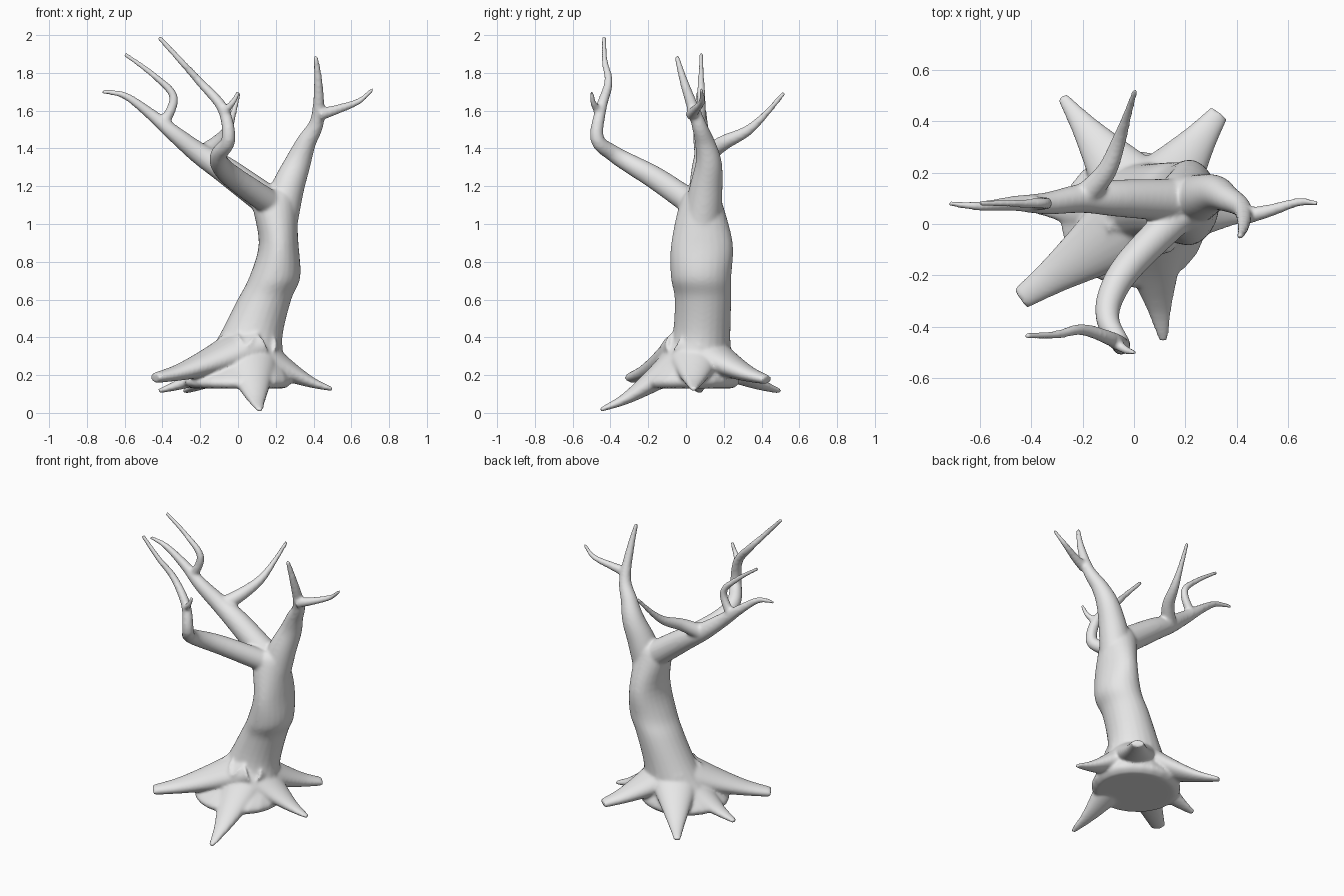
import bpy, bmesh, math
from mathutils import Vector

cube = bpy.data.objects.get("Cube")
if cube:
    bpy.data.objects.remove(cube, do_unlink=True)

SIDES, STEPS = 24, 5
UP = Vector((0, 0, 1))
bm = bmesh.new()


def spline(points):
    """Smooth curve through points of any dimension."""
    curve = []
    last = len(points) - 1
    for i in range(last):
        before, start = points[max(i - 1, 0)], points[i]
        end, after = points[i + 1], points[min(i + 2, last)]
        for step in range(STEPS):
            t = step / STEPS
            curve.append([
                q + t * ((r - p) + t * ((2 * p - 5 * q + 4 * r - s)
                                        + t * (3 * (q - r) + s - p))) / 2
                for p, q, r, s in zip(before, start, end, after)])
    return curve + [list(points[last])]


def ring(centre, across, along):
    angles = [math.tau * i / SIDES for i in range(SIDES)]
    return [bm.verts.new(centre + across * math.cos(a) + along * math.sin(a))
            for a in angles]


def loft(rings):
    """Closed skin over a row of rings."""
    for low, high in zip(rings, rings[1:]):
        for i in range(SIDES):
            j = (i + 1) % SIDES
            bm.faces.new((low[i], low[j], high[j], high[i]))
    bm.faces.new(rings[0][::-1])
    bm.faces.new(rings[-1])


def limb(thick, thin, *points, flat=1.0):
    """Tapered tube along a curve; flat squashes its section."""
    path = [Vector(p) for p in spline(points)]
    last = len(path) - 1
    side, rings = None, []
    for i, centre in enumerate(path):
        tangent = (path[min(i + 1, last)] - path[max(i - 1, 0)]).normalized()
        if side is None:
            side = tangent.cross(UP)
        side = (side - tangent * side.dot(tangent)).normalized()
        radius = thin + (thick - thin) * (1 - i / last) ** 1.25
        rings.append(ring(centre, side * radius,
                          side.cross(tangent) * radius * flat))
    loft(rings)


def root(x, y, z, thin):
    """Squashed root sweeping down from the trunk's heart to its tip."""
    heart, tip = Vector((.05, .05, .35)), Vector((x, y, z))
    points = []
    for f in (0, .25, .5, .75, 1):
        point = heart.lerp(tip, f)
        point.z = z + (heart.z - z) * (1 - f) ** 1.3
        points.append(point)
    limb(.19, thin, *points, flat=.6)


# Trunk with flared skirt: x, y, z, half width, half depth
trunk = [(0, .01, .13, .25, .24), (0, .02, .17, .285, .265),
         (.03, .05, .27, .22, .195), (.065, .08, .4, .17, .155),
         (.14, .09, .6, .142, .15), (.195, .08, .72, .135, .16),
         (.215, .085, .9, .105, .163), (.19, .08, 1.12, .115, .11),
         (.2, .09, 1.18, .075, .075)]
loft([ring(Vector((x, y, z)), Vector((width, 0, 0)), Vector((0, depth, 0)))
      for x, y, z, width, depth in spline(trunk)])

# Roots, as tip position and tip radius
root(-.44, -.29, .185, .045)
root(.115, -.455, .015, .018)
root(.5, .04, .125, .018)
root(.33, .43, .175, .04)
root(-.28, .495, .115, .022)
root(-.42, .07, .115, .02)

# Upright left stem and its twig
limb(.108, .013, (.205, .08, .98), (.26, .105, 1.18), (.315, .12, 1.32),
     (.36, .1, 1.43), (.42, .06, 1.55), (.425, -.01, 1.75), (.41, -.05, 1.89))
limb(.035, .011, (.43, .03, 1.58), (.52, .05, 1.605), (.64, .085, 1.65),
     (.715, .08, 1.715))

# Right branch with its upper fork and back fork
limb(.088, .011, (.2, .09, 1.09), (-.06, .1, 1.28), (-.2, .1, 1.37),
     (-.34, .08, 1.48), (-.46, .08, 1.58), (-.6, .07, 1.68), (-.72, .08, 1.7))
limb(.031, .012, (-.4, .08, 1.52), (-.34, .08, 1.67), (-.45, .08, 1.79),
     (-.6, .08, 1.9))
limb(.052, .012, (-.2, .1, 1.36), (-.11, .2, 1.43), (-.06, .32, 1.49),
     (-.03, .41, 1.57), (.005, .52, 1.695))

# Front branch, bending upward, and its twig
limb(.07, .013, (.2, .06, 1.09), (-.01, -.15, 1.235), (-.09, -.28, 1.31),
     (-.1, -.38, 1.37), (-.05, -.47, 1.45), (-.08, -.45, 1.61),
     (-.2, -.41, 1.75), (-.3, -.43, 1.86), (-.42, -.435, 1.99))
limb(.025, .011, (-.08, -.46, 1.59), (-.03, -.49, 1.64), (.002, -.5, 1.7))

mesh = bpy.data.meshes.new("tree")
bmesh.ops.recalc_face_normals(bm, faces=bm.faces[:])
bm.to_mesh(mesh)
bm.free()
tree = bpy.data.objects.new("tree", mesh)
bpy.context.collection.objects.link(tree)

# Single bark colour
bark = bpy.data.materials.new("pale grey bark")
bark.use_nodes = True
grey = (.8, .8, .8, 1)
bark.diffuse_color = grey
bark.node_tree.nodes["Principled BSDF"].inputs["Base Color"].default_value = grey
mesh.materials.append(bark)

# Fuse the limbs into one smooth skin and soften the joints
fuse = tree.modifiers.new("fuse", 'REMESH')
fuse.mode = 'VOXEL'
fuse.voxel_size = .009
fuse.use_smooth_shade = True
soften = tree.modifiers.new("soften", 'SMOOTH')
soften.factor = .5
soften.iterations = 10
